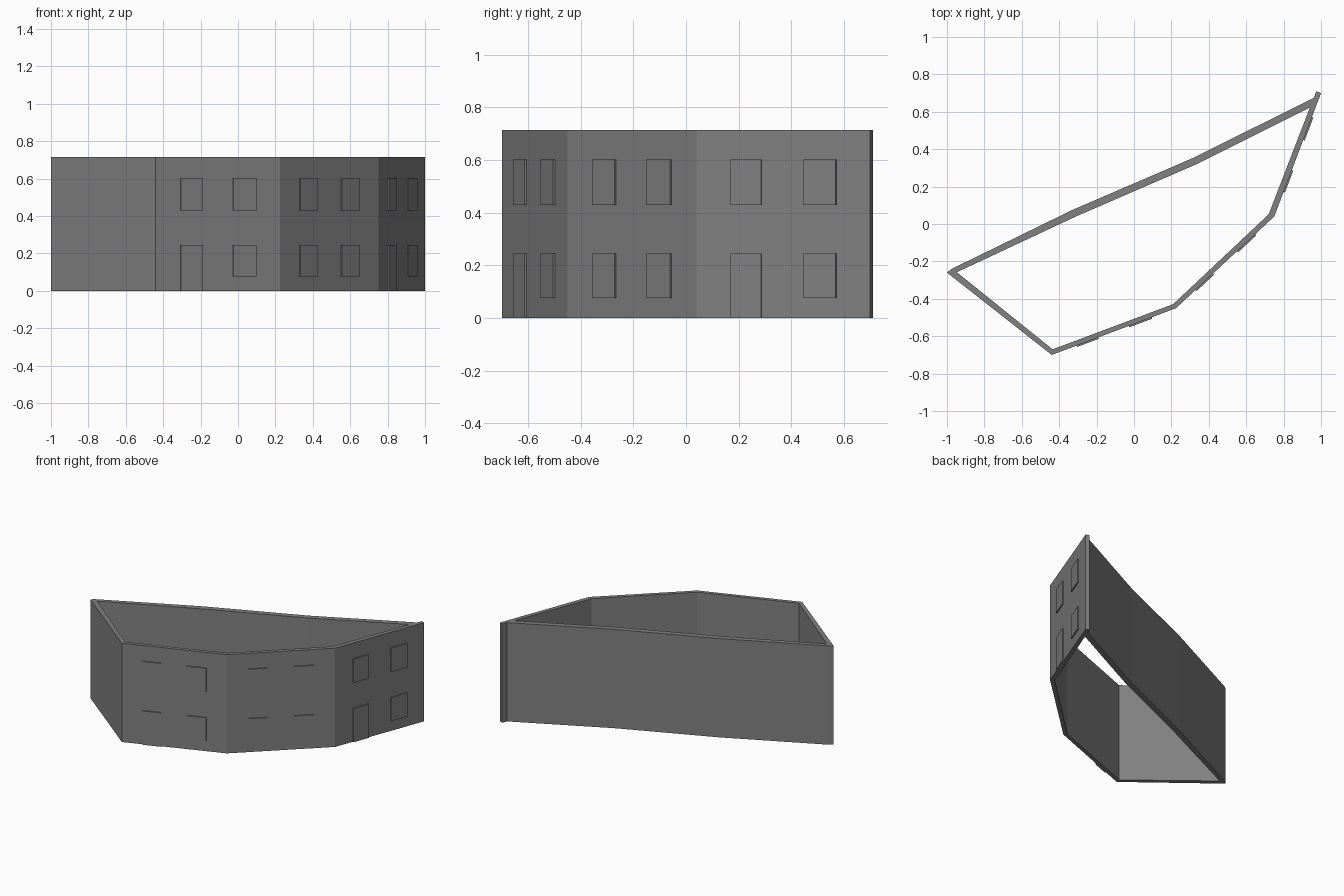
import bpy
import bmesh
from mathutils import Vector

cube = bpy.data.objects.get("Cube")
if cube:
    bpy.data.objects.remove(cube, do_unlink=True)

HEIGHT = 0.715

grey = bpy.data.materials.new("plaster grey")
grey.use_nodes = True
colour = (0.22, 0.22, 0.22, 1)
grey.diffuse_color = colour
grey.node_tree.nodes["Principled BSDF"].inputs["Base Color"].default_value = colour


def finish(bm, name):
    bmesh.ops.recalc_face_normals(bm, faces=bm.faces)
    mesh = bpy.data.meshes.new(name)
    bm.to_mesh(mesh)
    bm.free()
    mesh.materials.append(grey)
    obj = bpy.data.objects.new(name, mesh)
    bpy.context.collection.objects.link(obj)


# Footprint: left corner, three street facades, end tip, bent rear wall
outer = [(-1, -.26), (-.44, -.7), (.225, -.45), (.75, .04), (1, .7),
         (.975, .71), (.962, .675), (.32, .355), (-.33, .075), (-.975, -.24)]
inner = [(-.947, -.258), (-.435, -.67), (.21, -.428), (.72, .052), (.94, .622),
         (.94, .622), (.94, .622), (.335, .32), (-.315, .038), (-.947, -.258)]

# Wall shell, open at top and bottom
bm = bmesh.new()
rings = [[bm.verts.new((x, y, z)) for x, y in loop]
         for loop, z in ((outer, 0), (outer, HEIGHT), (inner, HEIGHT), (inner, 0))]
count = len(outer)
for k in range(4):
    a, b = rings[k], rings[(k + 1) % 4]
    for i in range(count):
        j = (i + 1) % count
        bm.faces.new((a[i], a[j], b[j], b[i]))
bmesh.ops.remove_doubles(bm, verts=bm.verts, dist=0.0005)
finish(bm, "building_walls")


def facade_plate(name, wall, start, end, low, high, depth=0.008):
    """Thin raised panel between two fractions along a facade."""
    p, q = Vector(outer[wall]), Vector(outer[wall + 1])
    along = (q - p).normalized()
    out = Vector((along.y, -along.x))
    a, b = p.lerp(q, start), p.lerp(q, end)
    plan = [a - out * .002, b - out * .002, b + out * depth, a + out * depth]
    bm = bmesh.new()
    base = bm.faces.new([bm.verts.new((v.x, v.y, low)) for v in plan])
    grown = bmesh.ops.extrude_face_region(bm, geom=[base])["geom"]
    bmesh.ops.translate(bm, vec=(0, 0, high - low),
                        verts=[v for v in grown if isinstance(v, bmesh.types.BMVert)])
    finish(bm, name)


# Two bays per facade: windows above, a window or door below
for wall, label, door_bay in ((1, "front", 0), (2, "corner", None), (3, "side", 0)):
    for bay, (start, end) in enumerate(((.2, .375), (.62, .805))):
        facade_plate(f"{label}_upper_window_{bay + 1}", wall, start, end, .43, .603)
        if bay == door_bay:
            facade_plate(f"{label}_door", wall, start, end, 0, .245)
        else:
            facade_plate(f"{label}_lower_window_{bay + 1}", wall, start, end, .075, .245)
